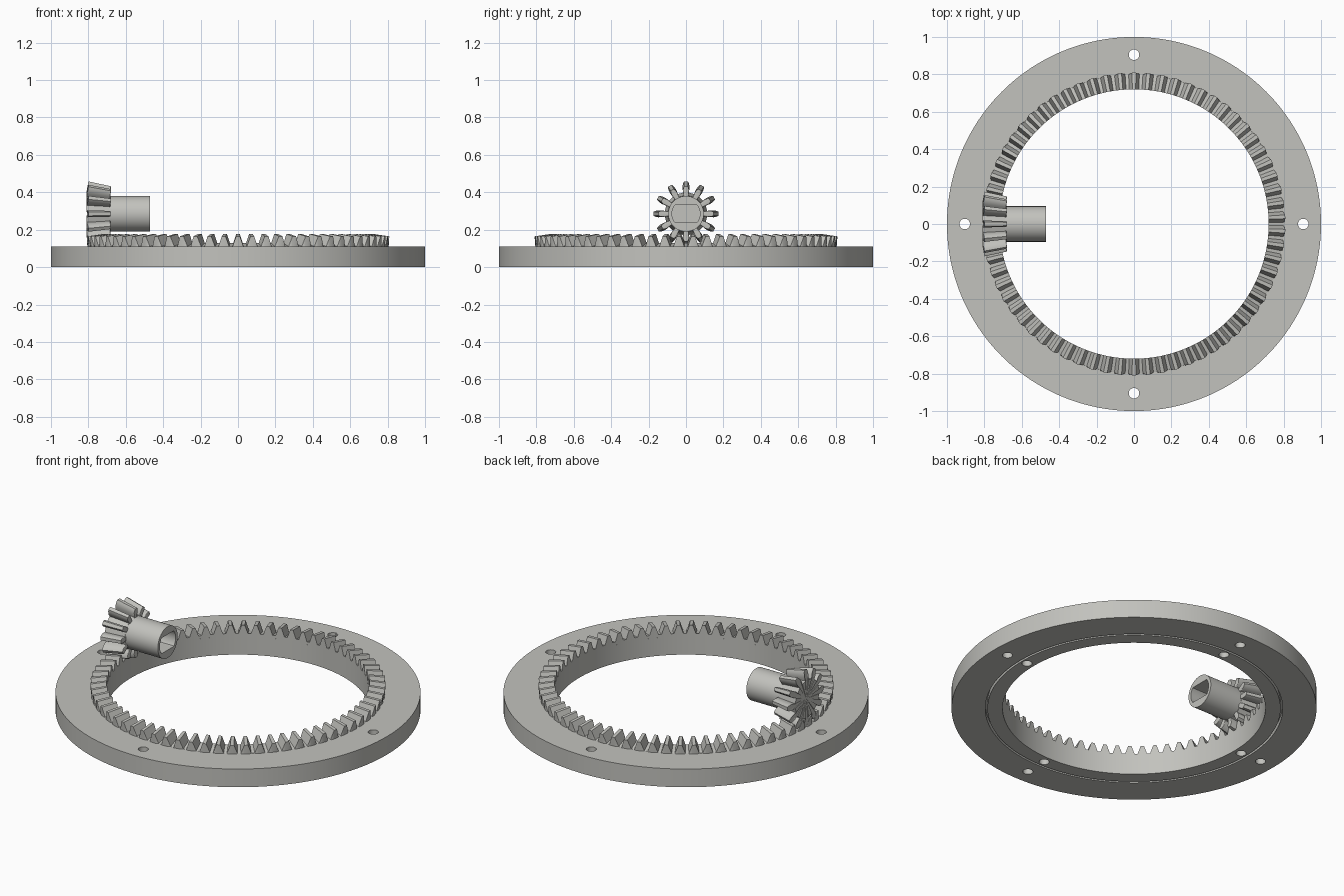
import bpy, bmesh
from math import pi, cos, sin, tau

cube = bpy.data.objects.get("Cube")
if cube:
    bpy.data.objects.remove(cube, do_unlink=True)

steel = bpy.data.materials.new("light_grey_metal")
steel.use_nodes = True
grey = (0.54, 0.54, 0.51, 1)
steel.diffuse_color = grey
steel.node_tree.nodes["Principled BSDF"].inputs["Base Color"].default_value = grey

RING_TEETH, PINION_TEETH = 66, 12
AXIS_Z = 0.285            # shared cone apex height
PITCH_R, PINION_R = 0.805, 0.146
BORE_R = 0.72
TOP_Z = 0.11


def skin(name, loops, closed=False):
    """Bridge equal-length loops; close into a torus or cap the ends with fans."""
    bm = bmesh.new()
    rows = [[bm.verts.new(p) for p in loop] for loop in loops]
    n = len(rows[0])
    pairs = list(zip(rows, rows[1:])) + ([(rows[-1], rows[0])] if closed else [])
    for a, b in pairs:
        for i in range(n):
            j = (i + 1) % n
            bm.faces.new((a[i], a[j], b[j], b[i]))
    if not closed:
        for row in (rows[0], rows[-1]):
            mid = bm.verts.new(sum((v.co for v in row[1:]), row[0].co.copy()) / n)
            for i in range(n):
                bm.faces.new((row[i], row[(i + 1) % n], mid))
    bmesh.ops.recalc_face_normals(bm, faces=bm.faces)
    mesh = bpy.data.meshes.new(name)
    bm.to_mesh(mesh)
    bm.free()
    obj = bpy.data.objects.new(name, mesh)
    bpy.context.collection.objects.link(obj)
    mesh.materials.append(steel)
    return obj


def select(obj):
    bpy.ops.object.select_all(action='DESELECT')
    obj.select_set(True)
    bpy.context.view_layer.objects.active = obj


def smooth(obj):
    select(obj)
    bpy.ops.object.shade_smooth_by_angle(angle=pi / 7)


def upright(r, a, z):
    return (r * cos(a), r * sin(a), z)


def sideways(r, a, x):
    return (x, r * cos(a), AXIS_Z + r * sin(a))


def tooth_points(count, start, radius, half_profile):
    """Angle and height above the pitch line for every tooth corner."""
    sides = [(-w, h) for w, h in half_profile] + list(reversed(half_profile))
    return [(start + i * tau / count + w / radius, h)
            for i in range(count) for w, h in sides]


# Crown teeth: every tooth tapers toward the shared apex
pts = tooth_points(RING_TEETH, pi + pi / RING_TEETH, PITCH_R,
                   [(0.029, -0.029), (0.019, 0), (0.010, 0.026)])
outer, inner = [], []
for a, h in pts:
    r, z = PITCH_R + 0.18 * h, AXIS_Z - PINION_R + 0.984 * h
    outer.append(upright(r, a, z))
    inner.append(upright(BORE_R, a, AXIS_Z - (AXIS_Z - z) * BORE_R / r))
base_out = [upright(PITCH_R, a, TOP_Z - 0.01) for a, h in pts]
base_in = [upright(BORE_R, a, TOP_Z - 0.01) for a, h in pts]
smooth(skin("crown_teeth", [base_out, outer, inner, base_in], closed=True))

# Flat ring with a shallow groove underneath
SEG = 192
profile = [(1, 0), (1, TOP_Z), (BORE_R, TOP_Z), (BORE_R, 0),
           (0.803, 0), (0.803, 0.03), (0.815, 0.03), (0.815, 0)]
ring = skin("mounting_ring", [[upright(r, i * tau / SEG, z) for i in range(SEG)]
                              for r, z in profile], closed=True)

# Screw holes: through the flange, blind under the teeth
for quarter in range(4):
    a = quarter * pi / 2
    for r, top in ((0.905, 0.2), (0.766, 0.08)):
        bpy.ops.mesh.primitive_cylinder_add(vertices=32, radius=0.028, depth=top + 0.1,
                                            location=upright(r, a, (top - 0.1) / 2))
        cutter = bpy.context.object
        cutter.name = "hole_cutter"
        cutter.hide_render = True
        select(ring)
        mod = ring.modifiers.new("hole", 'BOOLEAN')
        mod.operation, mod.solver, mod.object = 'DIFFERENCE', 'EXACT', cutter
        bpy.ops.object.modifier_apply(modifier=mod.name)
        bpy.data.objects.remove(cutter, do_unlink=True)
smooth(ring)

# Pinion gear, its axis along x
pts = tooth_points(PINION_TEETH, pi / 2, PINION_R,
                   [(0.017, -0.032), (0.020, -0.012), (0.018, 0.004),
                    (0.014, 0.018), (0.009, 0.028)])
big, small = [], []
for a, h in pts:
    r, x = PINION_R + 0.984 * h, -PITCH_R + 0.18 * h
    big.append(sideways(r, a, x))
    small.append(sideways(r * 0.85, a, x * 0.85))
smooth(skin("pinion_gear", [big, small]))

# Pinion hub with a double-flat shaft socket
angles = [i * tau / 96 for i in range(96)]
socket = [min(0.075, 0.047 / max(abs(sin(a)), 0.01)) for a in angles]
hub = [[sideways(0.095, a, x) for a in angles] for x in (-0.72, -0.47)]
hub += [[sideways(r, a, x) for r, a in zip(socket, angles)] for x in (-0.47, -0.67)]
smooth(skin("pinion_hub", hub))
